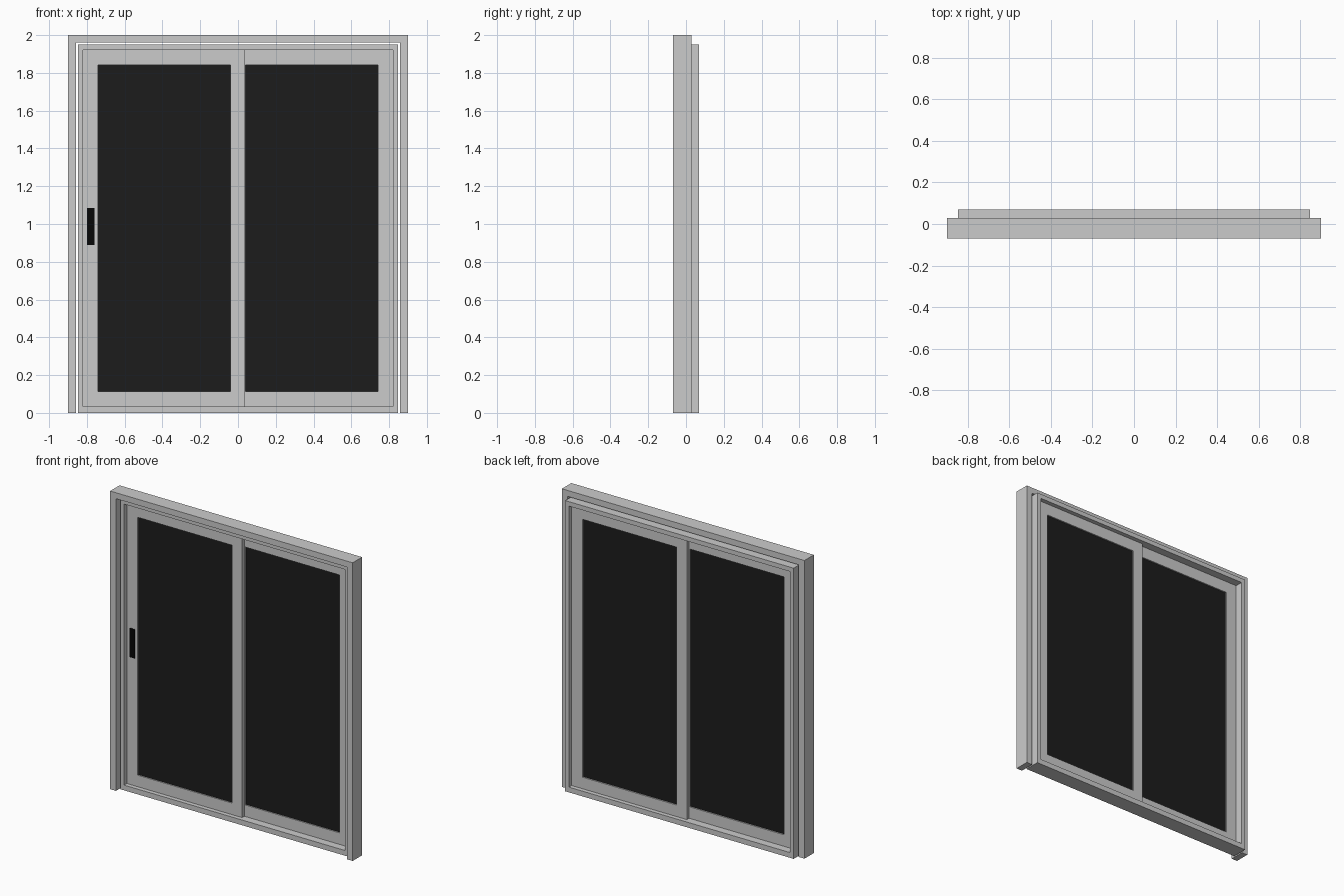
import bpy, bmesh

if "Cube" in bpy.data.objects:
    bpy.data.objects.remove(bpy.data.objects["Cube"])


def material(name, v):
    m = bpy.data.materials.new(name)
    m.diffuse_color = (v, v, v, 1)
    m.use_nodes = True
    m.node_tree.nodes["Principled BSDF"].inputs["Base Color"].default_value = m.diffuse_color
    return m


def finish(name, bm, mat=None):
    bmesh.ops.recalc_face_normals(bm, faces=bm.faces)
    me = bpy.data.meshes.new(name)
    bm.to_mesh(me)
    bm.free()
    ob = bpy.data.objects.new(name, me)
    bpy.context.collection.objects.link(ob)
    if mat:
        me.materials.append(mat)
    return ob


def rect(x0, x1, z0, z1):
    return [(x0, z0), (x1, z0), (x1, z1), (x0, z1)]


def slab(name, outline, y0, y1, mat=None):
    """Extrude an x/z outline along y."""
    bm = bmesh.new()
    f = bm.faces.new([bm.verts.new((x, y0, z)) for x, z in outline])
    ext = bmesh.ops.extrude_face_region(bm, geom=[f], use_keep_orig=True)
    verts = [v for v in ext["geom"] if isinstance(v, bmesh.types.BMVert)]
    bmesh.ops.translate(bm, verts=verts, vec=(0, y1 - y0, 0))
    return finish(name, bm, mat)


def ring(name, outer, inner, y0, y1):
    """Rectangular frame with an opening, running from y0 to y1."""
    bm = bmesh.new()
    loops = [[bm.verts.new((x, y, z)) for x, z in r]
             for r, y in ((outer, y0), (inner, y0), (inner, y1), (outer, y1))]
    for k in range(4):
        a, b = loops[k], loops[(k + 1) % 4]
        for i in range(4):
            j = (i + 1) % 4
            bm.faces.new((a[i], a[j], b[j], b[i]))
    return finish(name, bm)


glass_mat = material("dark_glass", 0.012)
black = material("black", 0.002)

# Outer casing: inverted U around the opening
slab("casing", [(-0.9, 0), (-0.9, 2), (0.9, 2), (0.9, 0),
                (0.857, 0), (0.857, 1.96), (-0.857, 1.96), (-0.857, 0)], -0.07, 0.03)

# Inner track frame, standing proud at the back
ring("track_frame", rect(-0.848, 0.848, 0, 1.95), rect(-0.82, 0.82, 0.035, 1.92), -0.035, 0.07)

# Two overlapping sliding panels with dark glass
for side, x0, x1, y0 in (("left", -0.82, 0.035, -0.006), ("right", -0.035, 0.82, 0.018)):
    g0, g1 = (-0.74, -0.04) if side == "left" else (0.04, 0.74)
    opening = rect(g0, g1, 0.112, 1.842)
    ring(side + "_panel", rect(x0, x1, 0.035, 1.92), opening, y0, y0 + 0.023)
    slab(side + "_glass", opening, y0 + 0.008, y0 + 0.014, glass_mat)

# Flush pull handle
slab("handle", rect(-0.8, -0.76, 0.89, 1.085), -0.009, -0.004, black)
